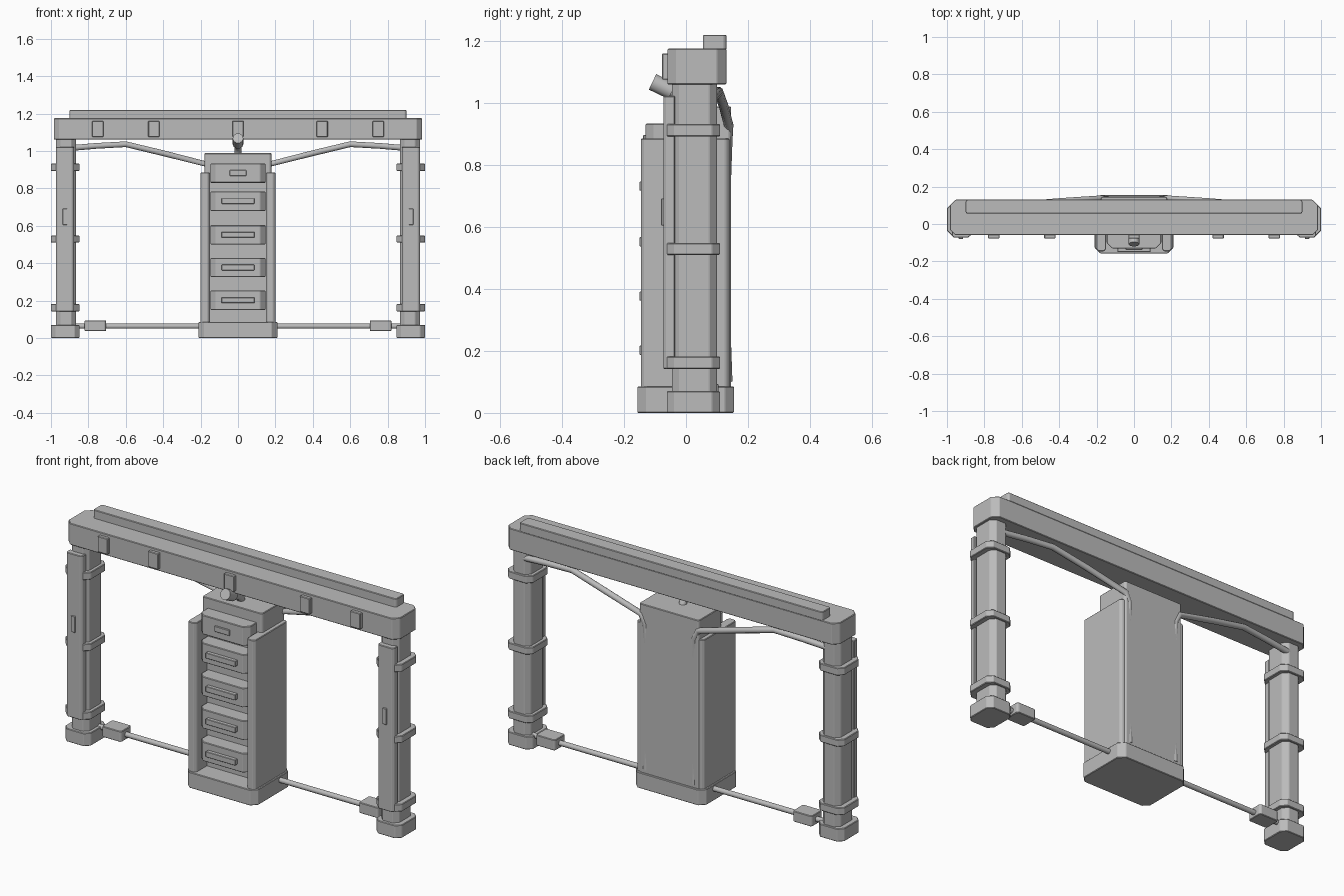
import bpy, bmesh, math
from mathutils import Vector

if "Cube" in bpy.data.objects:
    bpy.data.objects.remove(bpy.data.objects["Cube"])

grey = bpy.data.materials.new("plain_grey")
grey.diffuse_color = (0.5, 0.5, 0.5, 1)
grey.use_nodes = True
grey.node_tree.nodes["Principled BSDF"].inputs["Base Color"].default_value = grey.diffuse_color


def box(name, x, y, z, chamfer=0.0, front_only=False, soft=0.003):
    """Box from ranges, vertical edges chamfered, all edges lightly softened."""
    x, y, z = sorted(x), sorted(y), sorted(z)
    bm = bmesh.new()
    bmesh.ops.create_cube(bm, size=1)
    for v in bm.verts:
        v.co = Vector((r[0] + (c + 0.5) * (r[1] - r[0])
                       for c, r in zip(v.co, (x, y, z))))
    mid = (y[0] + y[1]) / 2
    if chamfer:
        edges = [e for e in bm.edges
                 if abs(e.verts[0].co.z - e.verts[1].co.z) > 1e-5
                 and (not front_only or e.verts[0].co.y < mid)]
        bmesh.ops.bevel(bm, geom=edges, offset=chamfer, offset_type='OFFSET',
                        segments=1, profile=0.5, affect='EDGES')
    me = bpy.data.meshes.new(name)
    bm.to_mesh(me)
    bm.free()
    ob = bpy.data.objects.new(name, me)
    bpy.context.collection.objects.link(ob)
    me.materials.append(grey)
    if soft:
        m = ob.modifiers.new("soft_edges", 'BEVEL')
        m.width, m.segments, m.limit_method = soft, 1, 'ANGLE'
    return ob


def pipe(name, pts, radius):
    """Round pipe along a polyline."""
    cu = bpy.data.curves.new(name, 'CURVE')
    cu.dimensions = '3D'
    cu.bevel_depth, cu.bevel_resolution = radius, 3
    cu.use_fill_caps = True
    sp = cu.splines.new('POLY')
    sp.points.add(len(pts) - 1)
    for p, co in zip(sp.points, pts):
        p.co = (*co, 1)
    sp.use_smooth = True
    cu.materials.append(grey)
    ob = bpy.data.objects.new(name, cu)
    bpy.context.collection.objects.link(ob)
    return ob


# Overhead beam with rail and front plates
box("top_beam", (-0.985, 0.985), (-0.06, 0.13), (1.06, 1.175), 0.03)
box("top_rail", (-0.9, 0.9), (0.055, 0.13), (1.172, 1.22), 0.008)
for i, px in enumerate((-0.75, -0.45, 0, 0.45, 0.75)):
    box(f"beam_plate_{i}", (px - 0.03, px + 0.03), (-0.078, -0.055), (1.075, 1.16))

# Cabinet
box("cabinet_base", (-0.21, 0.21), (-0.157, 0.155), (0, 0.085), 0.03)
box("cabinet_body", (-0.178, 0.178), (-0.05, 0.146), (0.08, 0.988), 0.008)

# Drawers with handles
for i, dz in enumerate((0.15, 0.325, 0.5, 0.68, 0.83)):
    box(f"drawer_{i}", (-0.146, 0.146), (-0.13, -0.04), (dz, dz + 0.103), 0.028, True)
    top = i == 4
    w = 0.045 if top else 0.088
    box(f"drawer_handle_{i}", (-w, w), (-0.138 if top else -0.15, -0.125),
        (dz + 0.037, dz + 0.067), soft=0.002)

# Bent spout above the cabinet
pipe("spout_arm", [(0, 0.03, 0.97), (0, 0.02, 1.005), (0, -0.01, 1.025),
                   (0, -0.06, 1.045)], 0.02)
pipe("spout_head", [(0, -0.045, 1.038), (0, -0.108, 1.068)], 0.029)

for s, side in ((-1, "left"), (1, "right")):
    # Cabinet side wall
    box(f"cabinet_wall_{side}", (s * 0.15, s * 0.2), (-0.146, 0.14), (0.08, 0.885), 0.012)

    # Pillar with foot, clamps and front cover
    box(f"pillar_{side}", (s * 0.866, s * 0.973), (-0.045, 0.1), (0.05, 1.07), 0.025)
    box(f"pillar_foot_{side}", (s * 0.848, s * 1.0), (-0.062, 0.11), (0, 0.07), 0.026)
    for i, (z0, z1) in enumerate(((0.142, 0.182), (0.51, 0.548), (0.892, 0.932))):
        box(f"pillar_clamp_{side}_{i}", (s * 0.848, s * 1.0), (-0.062, 0.11), (z0, z1), 0.026)
    box(f"pillar_cover_{side}", (s * 0.877, s * 0.973), (-0.073, -0.035), (0.142, 1.022),
        0.01, True)
    box(f"cover_grip_{side}", (s * 0.913, s * 0.937), (-0.08, -0.07), (0.605, 0.692), soft=0.002)

    # Upper hose, drooping from the pillar into the cabinet back
    pipe(f"upper_hose_{side}", [(s * 0.9, 0.085, 1.015), (s * 0.76, 0.095, 1.027),
                                (s * 0.6, 0.105, 1.036), (s * 0.4, 0.122, 0.988),
                                (s * 0.17, 0.137, 0.93), (s * 0.145, 0.134, 0.88),
                                (s * 0.142, 0.124, 0.6), (s * 0.142, 0.125, 0.35),
                                (s * 0.142, 0.134, 0.1)], 0.016)

    # Floor conduit and junction box
    pipe(f"floor_conduit_{side}", [(s * 0.18, 0.06, 0.063), (s * 0.88, 0.06, 0.063)], 0.014)
    box(f"junction_box_{side}", (s * 0.705, s * 0.82), (0.015, 0.105), (0.037, 0.094), 0.008)
